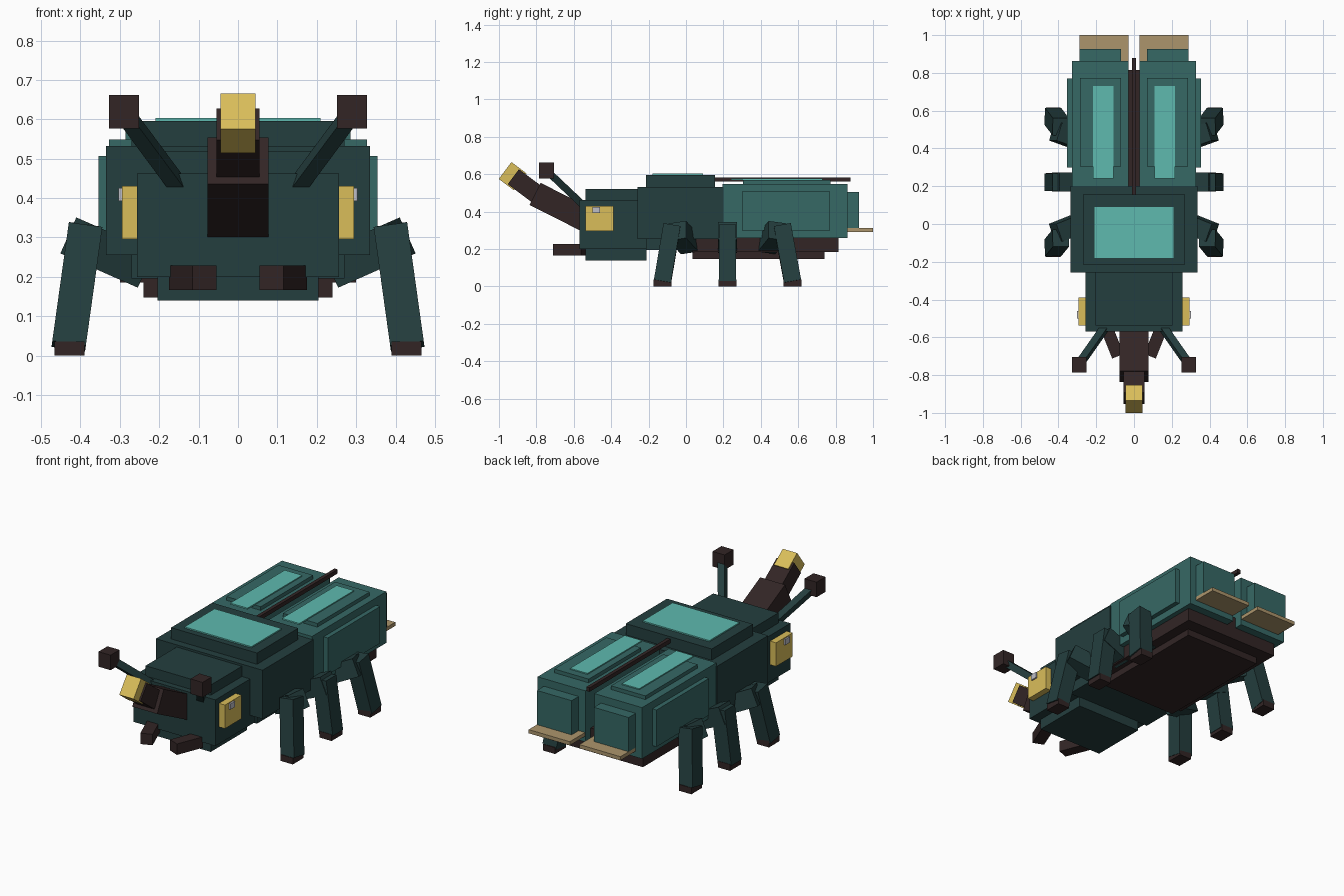
import bpy
from mathutils import Vector, Matrix

cube = bpy.data.objects.get("Cube")
if cube:
    bpy.data.objects.remove(cube, do_unlink=True)


def material(name, rgb):
    # 0-255 display colour converted to linear
    lin = [((c / 255 + 0.055) / 1.055) ** 2.4 if c > 10 else c / 255 / 12.92 for c in rgb]
    m = bpy.data.materials.new(name)
    m.use_nodes = True
    m.diffuse_color = (*lin, 1)
    m.node_tree.nodes["Principled BSDF"].inputs["Base Color"].default_value = (*lin, 1)
    return m


GREEN = material("dark green", (36, 62, 62))
SHELL = material("shell teal", (54, 104, 101))
TEAL = material("bright teal", (94, 186, 175))
BROWN = material("dark brown", (50, 37, 37))
YELLOW = material("yellow", (218, 190, 90))
TAN = material("tan", (172, 149, 108))
GREY = material("pale grey", (190, 190, 198))


def mesh_box(name, mat, matrix):
    """Unit cube shaped by a matrix."""
    corners = [matrix @ Vector((x, y, z)) for x in (-.5, .5) for y in (-.5, .5) for z in (-.5, .5)]
    faces = [(0, 1, 3, 2), (4, 6, 7, 5), (0, 4, 5, 1), (2, 3, 7, 6), (0, 2, 6, 4), (1, 5, 7, 3)]
    me = bpy.data.meshes.new(name)
    me.from_pydata(corners, [], faces)
    me.materials.append(mat)
    ob = bpy.data.objects.new(name, me)
    bpy.context.collection.objects.link(ob)
    return ob


def box(name, mat, x, y, z):
    """Axis-aligned box from its extents."""
    c = Vector([(a[0] + a[1]) / 2 for a in (x, y, z)])
    s = [abs(a[1] - a[0]) for a in (x, y, z)]
    return mesh_box(name, mat, Matrix.Translation(c) @ Matrix.Diagonal((*s, 1)))


def beam(name, mat, p, q, width, height, side=(1, 0, 0)):
    """Box running from p to q, its width measured along the side direction."""
    p, q, side = Vector(p), Vector(q), Vector(side)
    d = (q - p).normalized()
    side = (side - d * side.dot(d)).normalized()
    up = side.cross(d)
    m = Matrix((side * width, q - p, up * height)).transposed().to_4x4()
    return mesh_box(name, mat, Matrix.Translation((p + q) / 2) @ m)


# Head and thorax
box("head", GREEN, (-.257, .257), (-.57, -.2), (.2, .462))
box("head_core", GREEN, (-.205, .205), (-.537, -.21), (.14, .52))
box("thorax", GREEN, (-.335, .335), (-.258, .2), (.255, .532))
box("thorax_core", GREEN, (-.27, .27), (-.215, .155), (.195, .596))
box("thorax_panel", TEAL, (-.21, .21), (-.18, .09), (.595, .603))

# Abdomen and the ridge between the wing cases
box("abdomen", BROWN, (-.3, .3), (.035, .815), (.185, .32))
box("abdomen_underside", BROWN, (-.24, .24), (.035, .74), (.147, .2))
box("back_ridge", BROWN, (-.01, .01), (.15, .88), (.56, .583))

# Horn with a pale tip
beam("horn_base", BROWN, (0, -.54, .36), (0, -.807, .495), .156, .132)
beam("horn_shaft", BROWN, (0, -.76, .465), (0, -.923, .587), .11, .1)
beam("horn_tip", YELLOW, (0, -.887, .56), (0, -.967, .62), .09, .113)

# Paired parts
for side, s in (("left", 1), ("right", -1)):
    def X(a, b):
        return (s * a, s * b)

    # Wing case with raised plates
    box(f"{side}_wing_case", SHELL, X(.028, .328), (.195, .863), (.258, .549))
    box(f"{side}_wing_side_plate", SHELL, X(.3, .354), (.3, .77), (.298, .507))
    box(f"{side}_wing_rear_plate", SHELL, X(.07, .288), (.8, .926), (.312, .506))
    box(f"{side}_wing_top_plate", SHELL, X(.07, .286), (.304, .773), (.53, .57))
    box(f"{side}_wing_stripe", TEAL, X(.108, .217), (.24, .73), (.568, .576))
    box(f"{side}_wing_tip", TAN, X(.03, .288), (.8, 1.0), (.291, .312))

    # Eye, mandible and antenna
    box(f"{side}_eye", YELLOW, X(.24, .294), (-.537, -.388), (.296, .43))
    box(f"{side}_pupil", GREY, X(.28, .303), (-.5, -.46), (.392, .425))
    beam(f"{side}_mandible", BROWN, (s * .145, -.55, .197), (s * .085, -.7, .197), .065, .062)
    beam(f"{side}_antenna", GREEN, (s * .155, -.55, .435), (s * .285, -.735, .61), .038, .038)
    box(f"{side}_antenna_knob", BROWN, X(.251, .327), (-.785, -.705), (.577, .662))

    # Legs: body joint, knee and foot positions along y
    for place, joint, knee, foot in (("front", .02, -.075, -.126),
                                     ("middle", .222, .222, .222),
                                     ("back", .43, .515, .57)):
        mid = (joint + knee) / 2 + (knee - joint) * .2
        beam(f"{side}_{place}_upper_leg", GREEN, (s * .25, joint, .225),
             (s * .415, mid, .298), .1, .1, (0, 1, 0))
        beam(f"{side}_{place}_lower_leg", GREEN, (s * .388, knee, .325),
             (s * .43, foot, .024), .092, .086, (0, 1, 0))
        box(f"{side}_{place}_foot", BROWN, X(.39, .466), (foot - .048, foot + .048), (0, .036))
